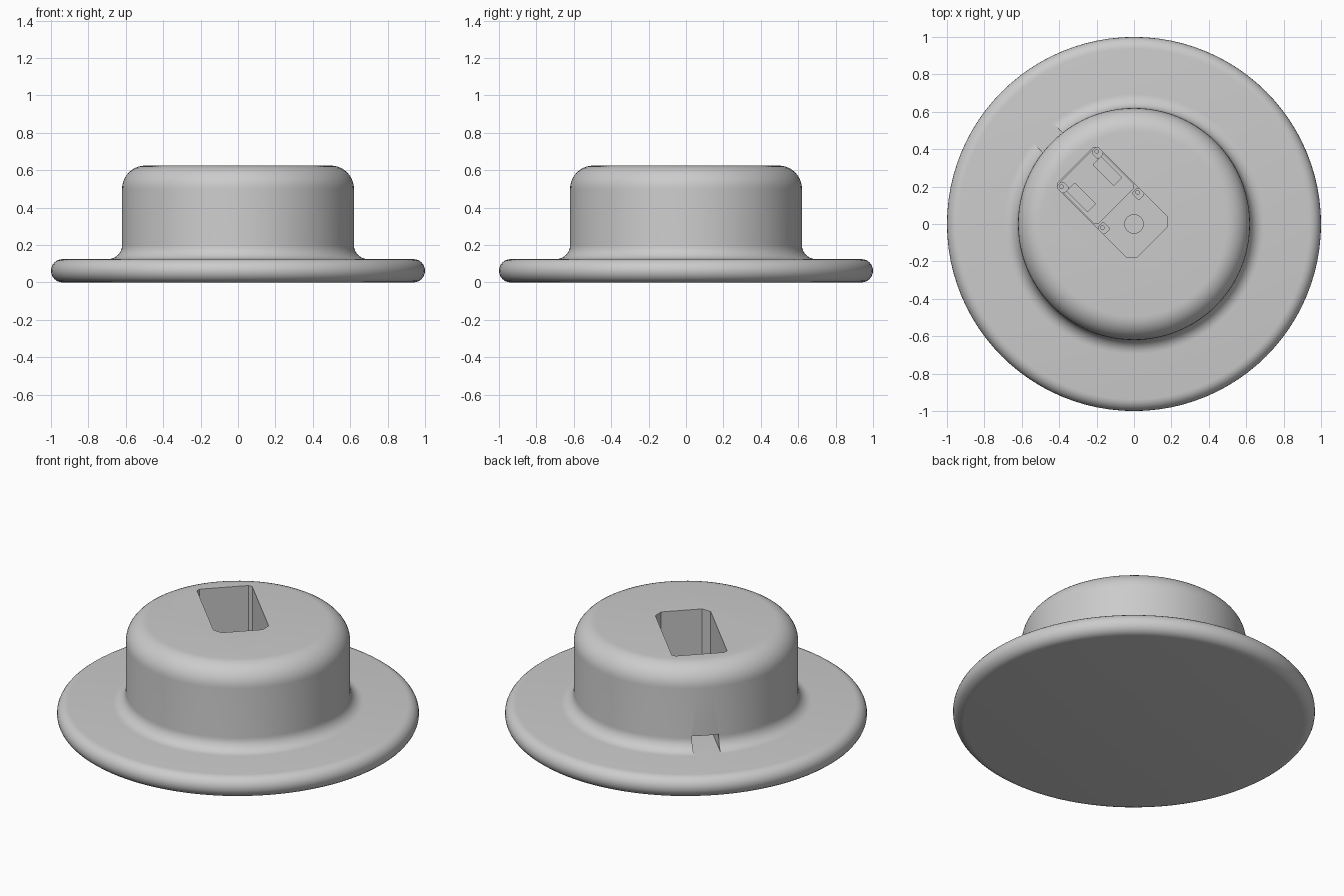
import bpy, bmesh, math
from mathutils import Matrix

if "Cube" in bpy.data.objects:
    bpy.data.objects.remove(bpy.data.objects["Cube"], do_unlink=True)

grey = bpy.data.materials.new("plain grey")
grey.use_nodes = True
colour = (0.6, 0.6, 0.6, 1)
grey.diffuse_color = colour
grey.node_tree.nodes["Principled BSDF"].inputs["Base Color"].default_value = colour

# The pocket runs diagonally: local x points to the front left, local y to the back left
TURN = Matrix.Rotation(-math.pi / 4, 4, 'Z')
TOP = 0.625
FLOOR = 0.126
LEDGE = 0.25


def arc(cx, cz, r, start, end, steps):
    angles = [math.radians(start + (end - start) * i / steps) for i in range(steps + 1)]
    return [(cx + r * math.cos(a), cz + r * math.sin(a)) for a in angles]


def make_object(name, bm):
    bmesh.ops.recalc_face_normals(bm, faces=bm.faces)
    mesh = bpy.data.meshes.new(name)
    bm.to_mesh(mesh)
    bm.free()
    mesh.materials.append(grey)
    obj = bpy.data.objects.new(name, mesh)
    bpy.context.collection.objects.link(obj)
    return obj


def lathe(name, profile, segments):
    bm = bmesh.new()
    rings = [[bm.verts.new((r * math.cos(t), r * math.sin(t), z))
              for t in (2 * math.pi * i / segments for i in range(segments))]
             for r, z in profile]
    for low, high in zip(rings, rings[1:]):
        for i in range(segments):
            j = (i + 1) % segments
            bm.faces.new((low[i], low[j], high[j], high[i]))
    bm.faces.new(rings[0])
    bm.faces.new(rings[-1])
    return make_object(name, bm)


def prism(name, outline, z0, z1):
    bm = bmesh.new()
    base = bm.faces.new([bm.verts.new((x, y, z0)) for x, y in outline])
    grown = bmesh.ops.extrude_face_region(bm, geom=[base])
    for v in grown["geom"]:
        if isinstance(v, bmesh.types.BMVert):
            v.co.z = z1
    bm.transform(TURN)
    return make_object(name, bm)


def chamfered(x0, x1, y0, y1, c):
    return [(x0 + c, y0), (x1 - c, y0), (x1, y0 + c), (x1, y1 - c),
            (x1 - c, y1), (x0 + c, y1), (x0, y1 - c), (x0, y0 + c)]


def circle(x, y, r, n=24):
    return [(x + r * math.cos(2 * math.pi * i / n), y + r * math.sin(2 * math.pi * i / n))
            for i in range(n)]


def combine(target, tool, operation='DIFFERENCE'):
    tool.hide_render = True
    mod = target.modifiers.new("cut", 'BOOLEAN')
    mod.operation = operation
    mod.solver = 'EXACT'
    mod.object = tool
    bpy.context.view_layer.objects.active = target
    bpy.ops.object.modifier_apply(modifier=mod.name)
    bpy.data.objects.remove(tool, do_unlink=True)


# Round body: rounded flange, base fillet, upright wall and rounded top
profile = (arc(0.9375, 0.0625, 0.0625, -90, 90, 12)
           + arc(0.695, 0.2, 0.075, 270, 180, 8)
           + arc(0.495, TOP - 0.125, 0.125, 0, 90, 10))
body = lathe("flanged_knob", profile, 96)

# Upper opening: a long slot joined to the octagonal centre
slot = [(-0.425, -0.155), (0.095, -0.155), (0.137, -0.115), (0.137, 0.115),
        (0.095, 0.155), (-0.425, 0.155), (-0.443, 0.137), (-0.443, -0.137)]
combine(body, prism("slot_cutter", slot, LEDGE, TOP + 0.1))

# Deep bay at the back of the slot
combine(body, prism("bay_cutter", chamfered(-0.436, -0.137, -0.148, 0.148, 0.015),
                    FLOOR, LEDGE + 0.05))

# Cable channel leading out through the wall
channel = [(-0.72, -0.075), (-0.4, -0.075), (-0.4, 0.075), (-0.72, 0.075)]
combine(body, prism("channel_cutter", channel, FLOOR, 0.21))

# Centre hole
combine(body, prism("hole_cutter", circle(0, 0, 0.05), 0.18, LEDGE + 0.05))

bpy.ops.object.select_all(action='DESELECT')
body.select_set(True)
bpy.context.view_layer.objects.active = body
bpy.ops.object.shade_smooth_by_angle(angle=math.radians(30))

# Fixing posts and raised rails inside the bay
for side, label in ((-1, "right"), (1, "left")):
    prism("rail_" + label,
          chamfered(-0.38, -0.22, side * 0.1 - 0.032, side * 0.1 + 0.032, 0.003),
          FLOOR - 0.005, 0.17)
    for x, place in ((-0.415, "back"), (-0.106, "front")):
        post = prism("post_%s_%s" % (place, label),
                     chamfered(x - 0.02, x + 0.036, side * 0.13 - 0.024,
                               side * 0.13 + 0.024, 0.01), FLOOR - 0.005, LEDGE + 0.01)
        combine(post, prism("screw_cutter", circle(x, side * 0.133, 0.01, 12),
                            0.2, LEDGE + 0.05))
